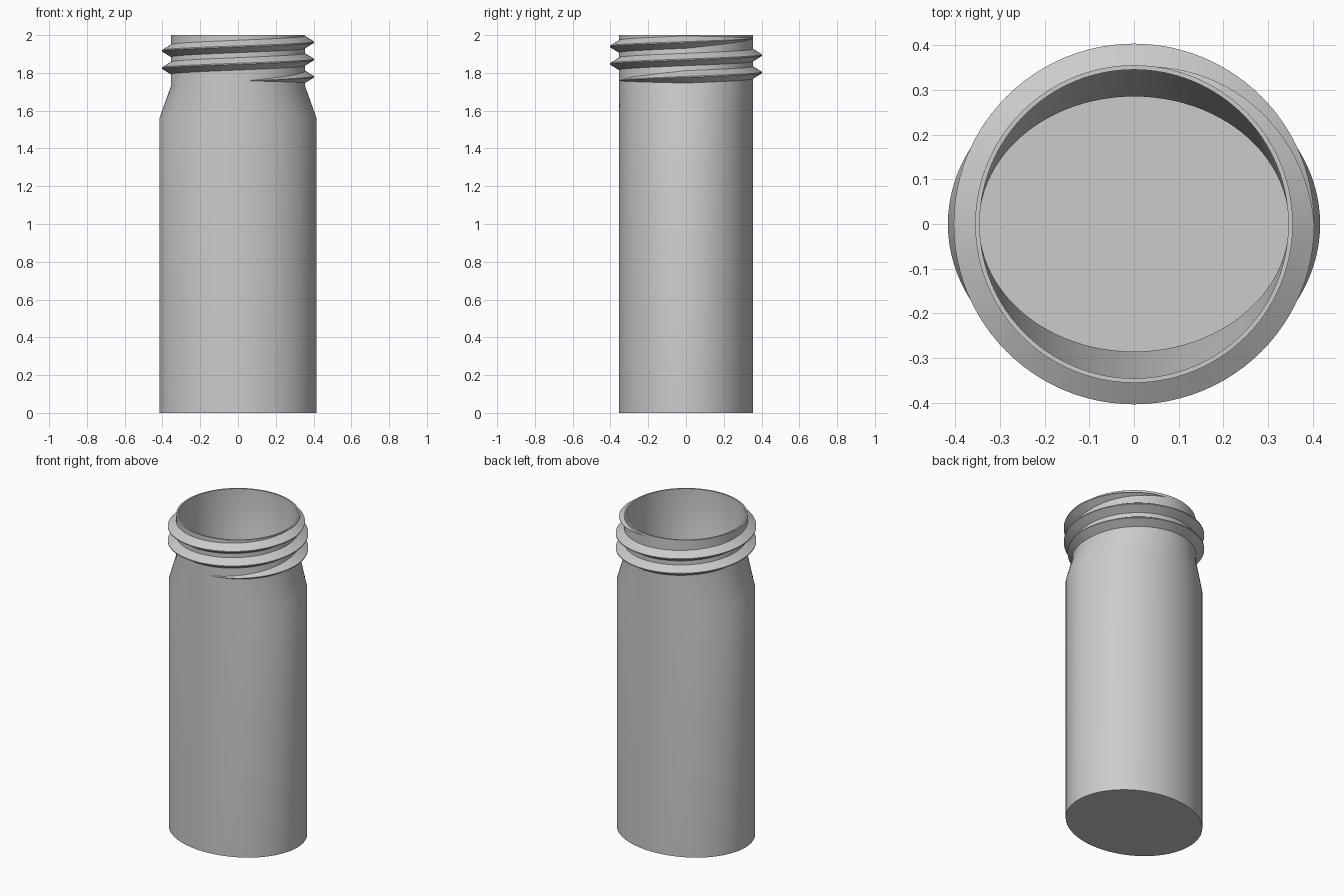
import bpy, bmesh
from math import sin, cos, pi, radians

if "Cube" in bpy.data.objects:
    bpy.data.objects.remove(bpy.data.objects["Cube"])

GREY = (0.6, 0.6, 0.6, 1)
mat = bpy.data.materials.new("light grey")
mat.use_nodes = True
mat.diffuse_color = GREY
mat.node_tree.nodes["Principled BSDF"].inputs["Base Color"].default_value = GREY


def finish(name, bm, angle):
    """Turn a bmesh into a smooth-shaded object with sharp edges kept."""
    bmesh.ops.recalc_face_normals(bm, faces=bm.faces)
    mesh = bpy.data.meshes.new(name)
    bm.to_mesh(mesh)
    bm.free()
    mesh.materials.append(mat)
    ob = bpy.data.objects.new(name, mesh)
    bpy.context.collection.objects.link(ob)
    bpy.ops.object.select_all(action='DESELECT')
    ob.select_set(True)
    bpy.context.view_layer.objects.active = ob
    bpy.ops.object.shade_smooth_by_angle(angle=radians(angle))


def bridge(bm, a, b, closed=True):
    n = len(a)
    for i in range(n if closed else n - 1):
        j = (i + 1) % n
        bm.faces.new((a[i], a[j], b[j], b[i]))


# Bottle: oval body, shoulder blending to a round neck, hollow inside
SEG = 96
NECK, BORE, WALL = 0.355, 0.345, 0.07
WIDE = 0.416
sections = [  # x radius, y radius, z: up the outside, down the inside
    (WIDE, NECK, 0), (WIDE, NECK, 1.56), (NECK, NECK, 1.73), (NECK, NECK, 2),
    (BORE, BORE, 2), (BORE, BORE, 1.73),
    (WIDE - WALL, NECK - WALL, 1.56), (WIDE - WALL, NECK - WALL, WALL),
]
bm = bmesh.new()
rings = [[bm.verts.new((rx * cos(2 * pi * i / SEG), ry * sin(2 * pi * i / SEG), z))
          for i in range(SEG)] for rx, ry, z in sections]
for lower, upper in zip(rings, rings[1:]):
    bridge(bm, lower, upper)
bm.faces.new(rings[0])
bm.faces.new(rings[-1])
finish("bottle_body", bm, 30)

# Screw thread: ridge winding up the neck, fading in and out over a quarter turn
TURNS, PITCH, START = 2.5, 0.092, 1.756
ROOT, DEPTH, HALF, CREST = 0.35, 0.053, 0.036, 0.003
steps = int(TURNS * SEG)
bm = bmesh.new()
loops = []
for k in range(steps + 1):
    turn = k / SEG
    fade = max(0.02, min(1, turn * 4, (TURNS - turn) * 4))
    ang = 2 * pi * turn - pi / 2
    z = START + PITCH * turn
    profile = [(0, -HALF), (DEPTH, -CREST), (DEPTH, CREST), (0, HALF)]
    loops.append([bm.verts.new(((ROOT + d * fade) * cos(ang), (ROOT + d * fade) * sin(ang),
                                z + h * fade)) for d, h in profile])
for a, b in zip(loops, loops[1:]):
    bridge(bm, a, b)
bm.faces.new(loops[0])
bm.faces.new(loops[-1])
finish("screw_thread", bm, 30)
